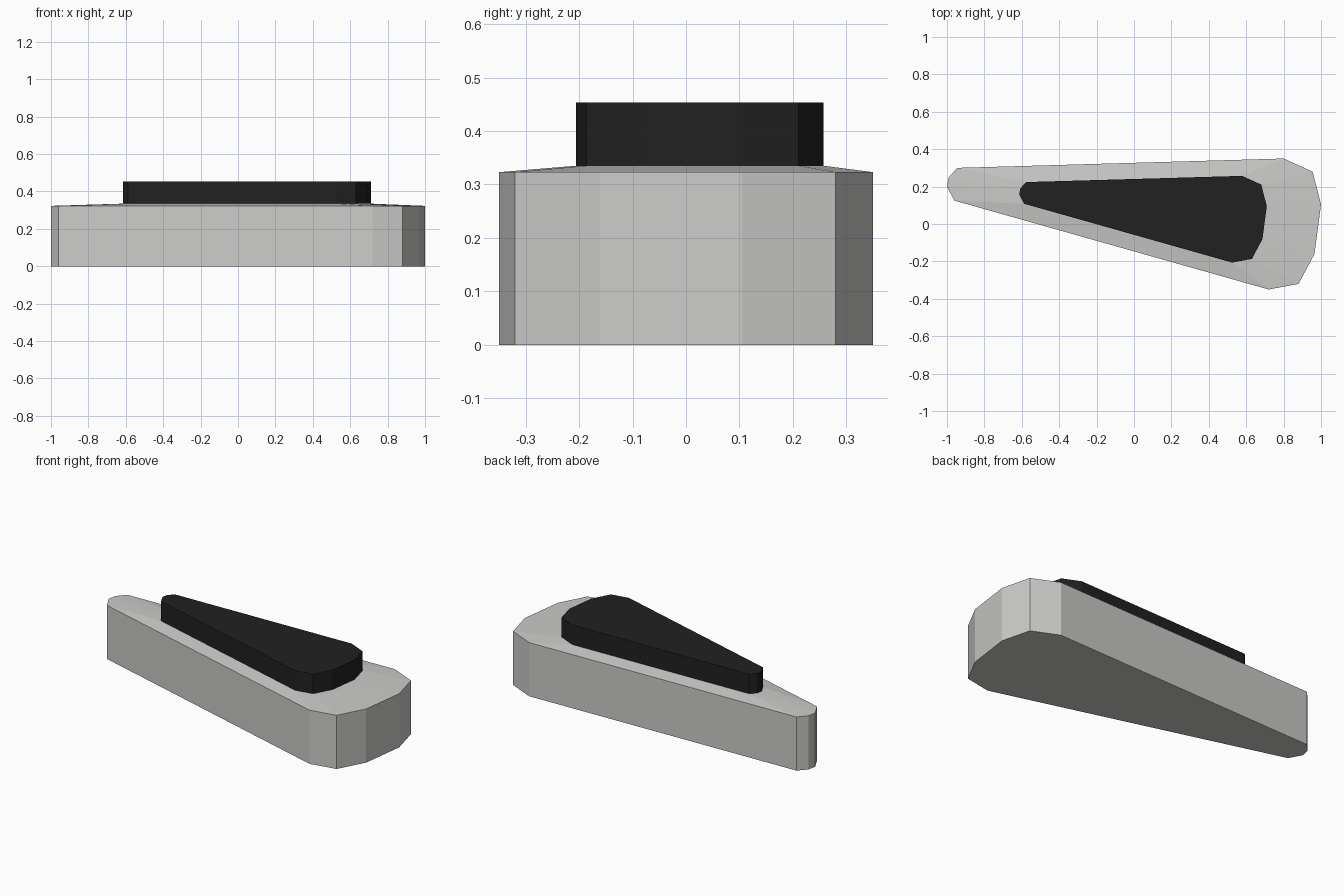
import bpy
import bmesh

if "Cube" in bpy.data.objects:
    bpy.data.objects.remove(bpy.data.objects["Cube"])

# Plan outline of the tapered body, counter-clockwise from above
OUTLINE = [(-0.96, 0.125), (0.72, -0.35), (0.88, -0.32), (0.965, -0.16),
           (1.0, 0.105), (0.955, 0.28), (0.80, 0.35), (-0.945, 0.30),
           (-0.99, 0.25), (-1.0, 0.20)]


def material(name, rgb):
    m = bpy.data.materials.new(name)
    m.diffuse_color = (*rgb, 1)
    m.use_nodes = True
    m.node_tree.nodes["Principled BSDF"].inputs["Base Color"].default_value = m.diffuse_color
    return m


def ring(z, scale=1.0, dx=0.0, dy=0.0):
    return [(x * scale + dx, y * scale + dy, z) for x, y in OUTLINE]


def loft(name, rings, mat, cap_bottom=False, cap_top=False):
    """Join stacked outlines with side faces and optional end caps."""
    bm = bmesh.new()
    levels = [[bm.verts.new(p) for p in r] for r in rings]
    n = len(OUTLINE)
    for low, high in zip(levels, levels[1:]):
        for i in range(n):
            j = (i + 1) % n
            bm.faces.new((low[i], low[j], high[j], high[i]))
    if cap_bottom:
        bm.faces.new(levels[0][::-1])
    if cap_top:
        bm.faces.new(levels[-1])
    me = bpy.data.meshes.new(name)
    bm.to_mesh(me)
    bm.free()
    me.materials.append(mat)
    ob = bpy.data.objects.new(name, me)
    bpy.context.collection.objects.link(ob)
    return ob


grey = material("light grey", (0.60, 0.60, 0.585))
black = material("black", (0.015, 0.015, 0.015))
inner = dict(scale=0.662, dx=0.048, dy=0.0255)

# Body: straight walls with a gently sloped rim up to the pad
loft("body", [ring(0), ring(0.323), ring(0.335, **inner)], grey, cap_bottom=True)

# Raised dark pad, a smaller copy of the outline
loft("raised_pad", [ring(0.335, **inner), ring(0.453, **inner)], black, cap_top=True)
